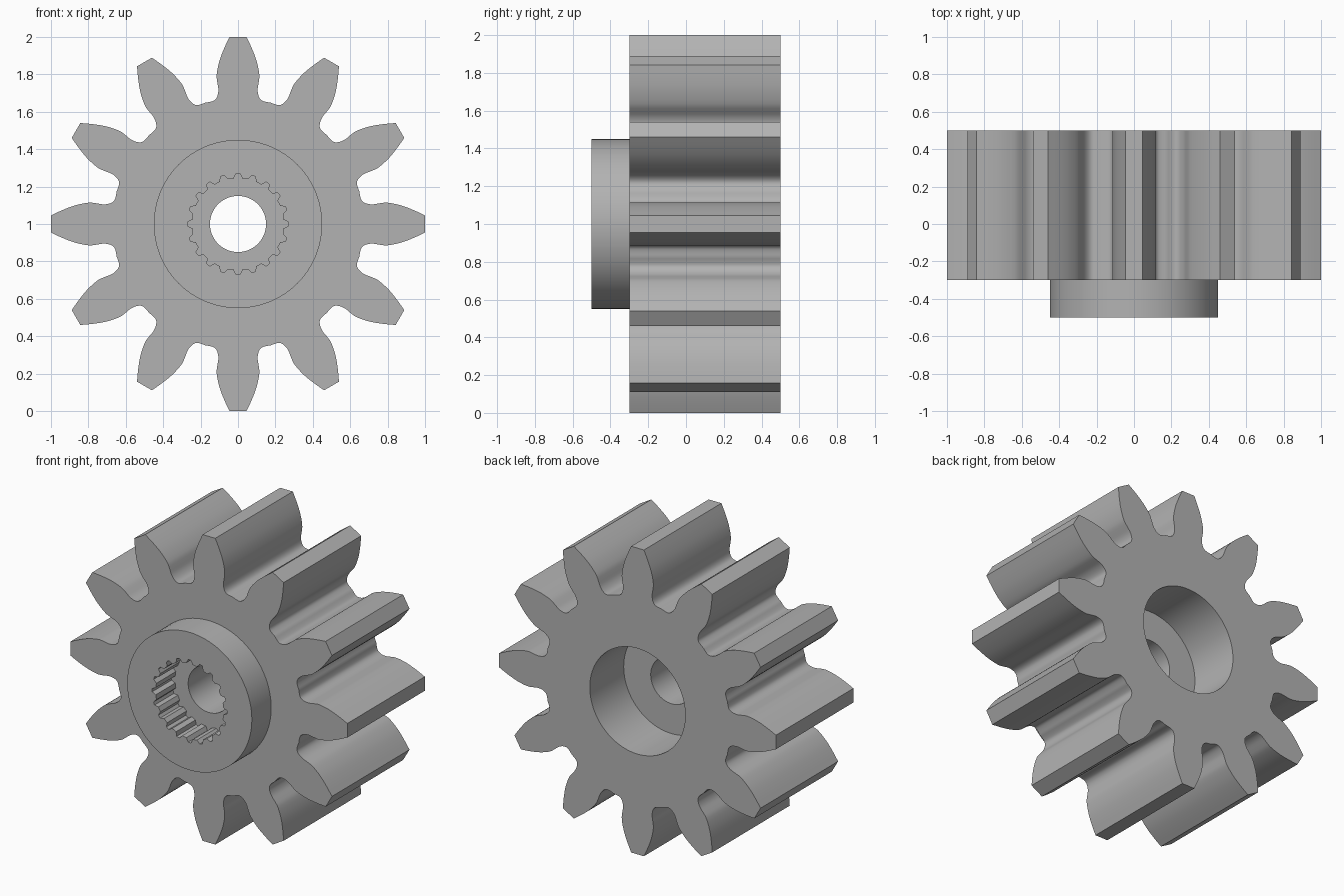
import bpy, bmesh, math
from mathutils import Vector, Matrix

cube = bpy.data.objects.get("Cube")
if cube:
    bpy.data.objects.remove(cube)

TEETH, SPLINES = 12, 20
steel = bpy.data.materials.new("plain grey")
steel.use_nodes = True
GREY = (0.45, 0.45, 0.45, 1)
steel.diffuse_color = GREY
steel.node_tree.nodes["Principled BSDF"].inputs["Base Color"].default_value = GREY


def prism(name, outline, front, back):
    """Extrude an outline (x, z around the axle) from y = front to y = back."""
    bm = bmesh.new()
    face = bm.faces.new([bm.verts.new((x, front, z + 1)) for x, z in outline])
    new = bmesh.ops.extrude_face_region(bm, geom=[face])["geom"]
    moved = [v for v in new if isinstance(v, bmesh.types.BMVert)]
    bmesh.ops.translate(bm, verts=moved, vec=(0, back - front, 0))
    bmesh.ops.recalc_face_normals(bm, faces=bm.faces)
    mesh = bpy.data.meshes.new(name)
    bm.to_mesh(mesh)
    bm.free()
    mesh.materials.append(steel)
    obj = bpy.data.objects.new(name, mesh)
    bpy.context.collection.objects.link(obj)
    return obj


def circle(radius, sides=96):
    return [(radius * math.sin(math.tau * i / sides),
             radius * math.cos(math.tau * i / sides)) for i in range(sides)]


def smooth_path(points, steps=3):
    """Catmull-Rom curve through the points."""
    p = [Vector(q) for q in points]
    p = [2 * p[0] - p[1]] + p + [2 * p[-1] - p[-2]]
    path = []
    for a, b, c, d in zip(p, p[1:], p[2:], p[3:]):
        for s in range(steps):
            t = s / steps
            path.append(0.5 * (2 * b + (c - a) * t + (2 * a - 5 * b + 4 * c - d) * t ** 2
                               + (3 * b - a - 3 * c + d) * t ** 3))
    return path + [p[-2]]


def repeat(unit, count):
    """Repeat a unit of outline around the axle, clockwise."""
    return [tuple(Matrix.Rotation(-math.tau * i / count, 2) @ Vector(p))
            for i in range(count) for p in unit]


# Tooth: flank from tip corner, past the undercut neck, to the gullet centre
flank = smooth_path([(0.046, 1.0), (0.075, 0.937), (0.1, 0.87), (0.114, 0.8),
                     (0.111, 0.76), (0.105, 0.72), (0.11, 0.685), (0.124, 0.663),
                     (0.145, 0.654), (0.174, 0.649)])
tooth = [(-x, z) for x, z in reversed(flank[:-1])] + flank
gear = prism("spur_gear", repeat(tooth, TEETH), -0.3, 0.5)

# Front hub
hub = prism("hub", circle(0.45), -0.5, -0.1)

# Splined socket, through hole and rear bore
step = math.tau / SPLINES
groove = [(r * math.sin(a * step), r * math.cos(a * step))
          for a, r in ((-0.3, 0.245), (-0.12, 0.27), (0.12, 0.27), (0.3, 0.245))]
socket = prism("spline_cutter", repeat(groove, SPLINES), -0.7, -0.3)
hole = prism("hole_cutter", circle(0.15), -0.8, 0.8)
bore = prism("bore_cutter", circle(0.345), 0.15, 0.7)

bpy.context.view_layer.objects.active = gear
gear.select_set(True)
for tool, mode in ((hub, "UNION"), (socket, "DIFFERENCE"),
                   (hole, "DIFFERENCE"), (bore, "DIFFERENCE")):
    mod = gear.modifiers.new(tool.name, "BOOLEAN")
    mod.object, mod.operation, mod.solver = tool, mode, "EXACT"
    bpy.ops.object.modifier_apply(modifier=mod.name)
    bpy.data.objects.remove(tool)

bpy.ops.object.shade_smooth_by_angle(angle=math.radians(25))
